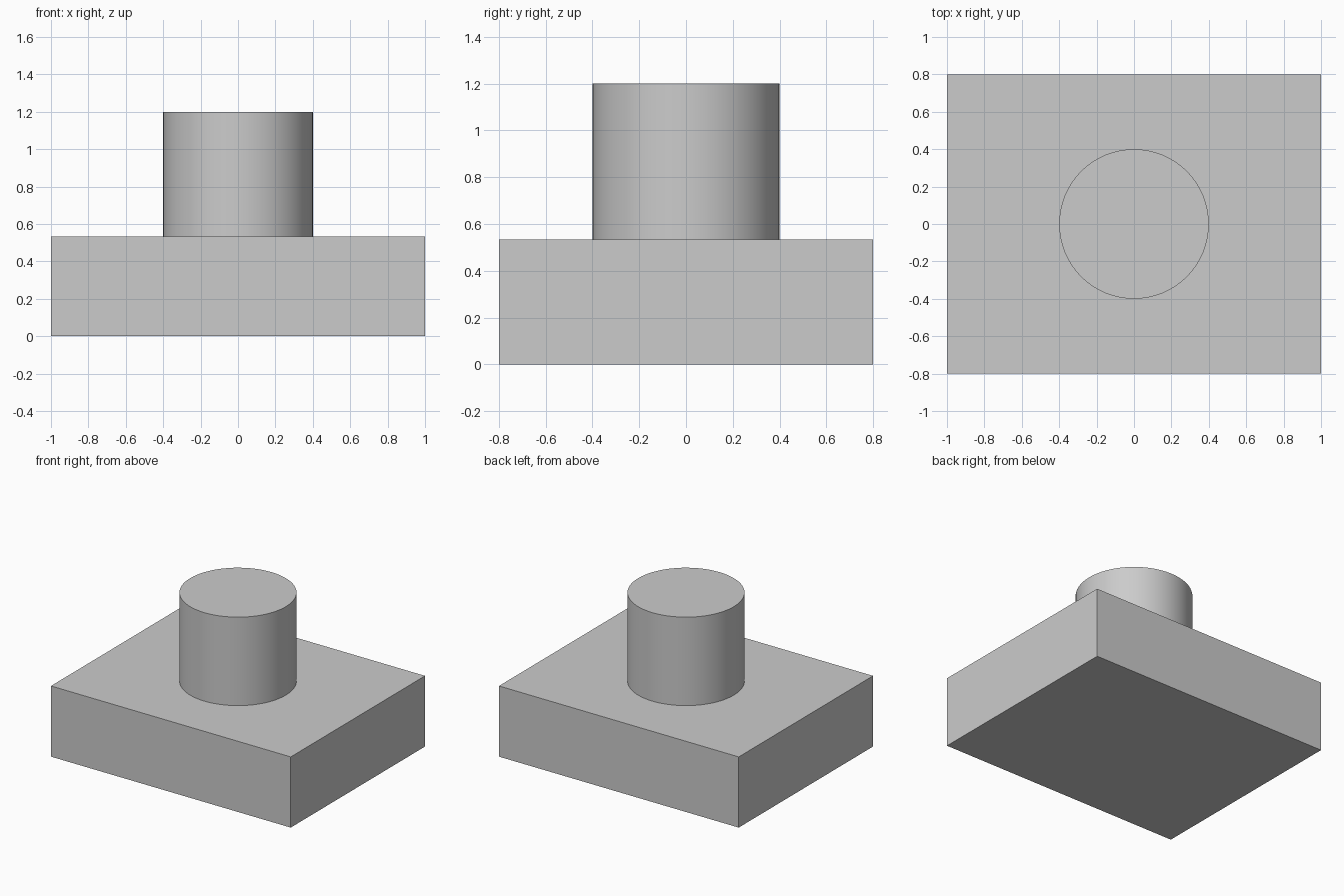
import bpy
import math

if "Cube" in bpy.data.objects:
    bpy.data.objects.remove(bpy.data.objects["Cube"])

BASE_HEIGHT = 0.533
TOP = 1.2

grey = bpy.data.materials.new("plain grey")
grey.diffuse_color = (0.6, 0.6, 0.6, 1.0)
grey.use_nodes = True
grey.node_tree.nodes["Principled BSDF"].inputs["Base Color"].default_value = grey.diffuse_color

# Rectangular base block
bpy.ops.mesh.primitive_cube_add(size=1, location=(0, 0, BASE_HEIGHT / 2))
base = bpy.context.object
base.name = "base_block"
base.scale = (2.0, 1.6, BASE_HEIGHT)
bpy.ops.object.transform_apply(location=False, rotation=False, scale=True)
base.data.materials.append(grey)

# Round boss standing on the base
bpy.ops.mesh.primitive_cylinder_add(
    vertices=64, radius=0.4, depth=TOP - BASE_HEIGHT,
    location=(0, 0, (TOP + BASE_HEIGHT) / 2))
boss = bpy.context.object
boss.name = "round_boss"
boss.data.materials.append(grey)
bpy.ops.object.shade_smooth_by_angle(angle=math.radians(30))

# Fuse the two into one solid without a hidden face between them
bpy.ops.object.select_all(action='DESELECT')
for part in (boss, base):
    part.select_set(True)
